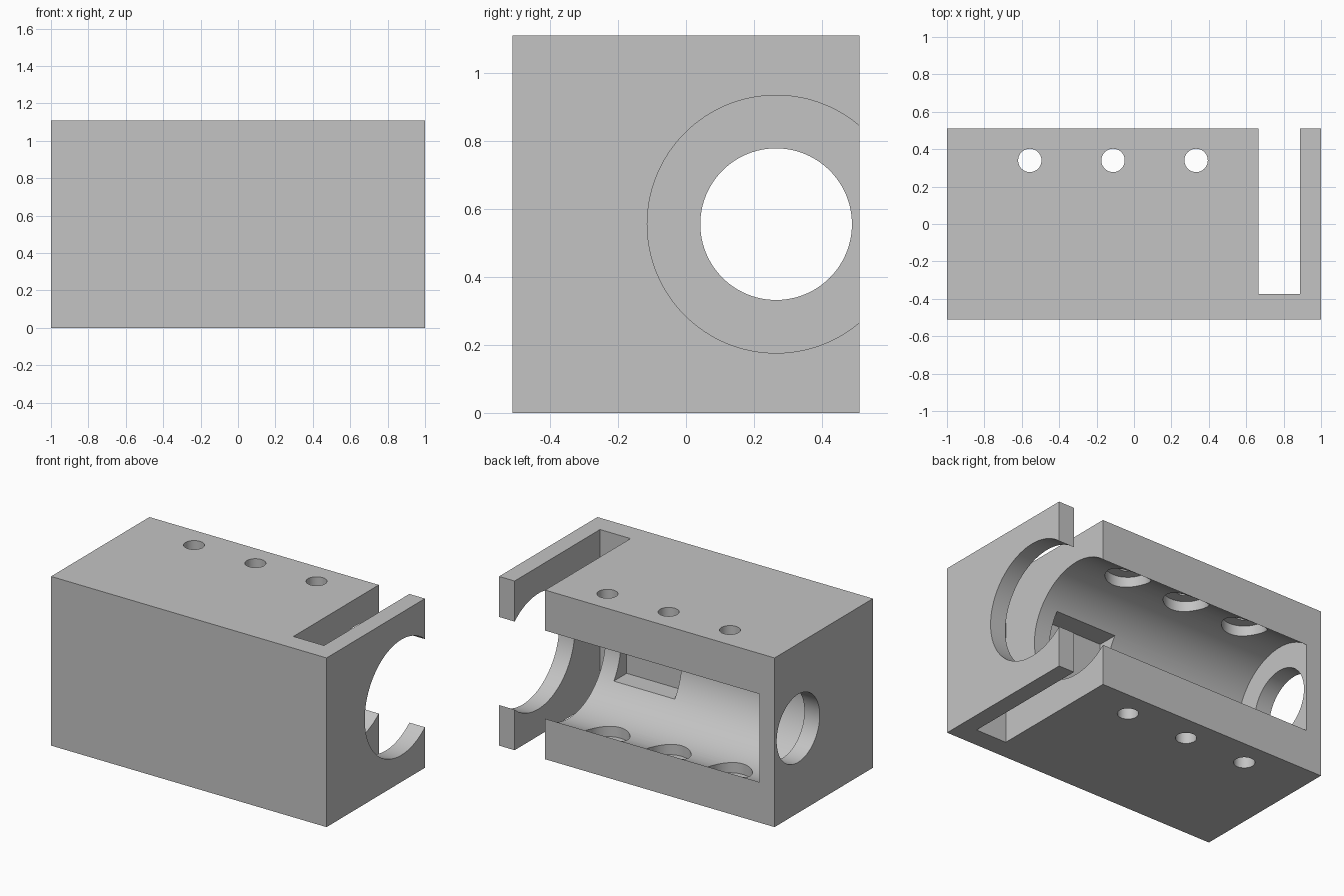
import bpy
import math

cube = bpy.data.objects.get("Cube")
if cube:
    bpy.data.objects.remove(cube, do_unlink=True)

HEIGHT = 1.11
DEPTH = 0.51            # half depth
BORE_Y, BORE_Z = 0.265, HEIGHT / 2

grey = bpy.data.materials.new("plain grey")
grey.use_nodes = True
colour = (0.55, 0.55, 0.55, 1)
grey.diffuse_color = colour
grey.node_tree.nodes["Principled BSDF"].inputs["Base Color"].default_value = colour


def box(name, low, high):
    bpy.ops.mesh.primitive_cube_add(
        size=1, location=[(a + b) / 2 for a, b in zip(low, high)])
    ob = bpy.context.object
    ob.name = name
    ob.scale = [b - a for a, b in zip(low, high)]
    bpy.ops.object.transform_apply(location=True, rotation=True, scale=True)
    return ob


def rod(name, axis, radius, start, end, u, v, sides=96):
    """Cylinder along x (u, v = y, z) or along z (u, v = x, y)."""
    mid = (start + end) / 2
    along_x = axis == "x"
    bpy.ops.mesh.primitive_cylinder_add(
        vertices=sides, radius=radius, depth=end - start,
        location=(mid, u, v) if along_x else (u, v, mid),
        rotation=(0, math.pi / 2 if along_x else 0, 0))
    ob = bpy.context.object
    ob.name = name
    bpy.ops.object.transform_apply(location=True, rotation=True, scale=True)
    return ob


# Solid block
body = box("housing_block", (-1, -DEPTH, 0), (1, DEPTH, HEIGHT))

# Main bore, end-wall hole, vertical slot and recess in the bore wall
cutters = [
    rod("bore_cutter", "x", 0.379, -0.889, 1.2, BORE_Y, BORE_Z, 128),
    rod("end_hole_cutter", "x", 0.223, -1.2, -0.7, BORE_Y, BORE_Z),
    box("slot_cutter", (0.665, -0.375, -0.2), (0.887, 0.8, HEIGHT + 0.2)),
    box("recess_cutter", (0.111, -0.175, BORE_Z - 0.223),
        (0.553, 0.2, BORE_Z + 0.223)),
]

# Three screw holes, counterbored from the inside
for x in (-0.557, -0.112, 0.332):
    cutters.append(rod("screw_hole_cutter", "z", 0.0625, -0.2, HEIGHT + 0.2, x, 0.34, 48))
    cutters.append(rod("counterbore_cutter", "z", 0.134, 0.111, HEIGHT - 0.111, x, 0.34, 64))

bpy.ops.object.select_all(action="DESELECT")
body.select_set(True)
bpy.context.view_layer.objects.active = body
for cutter in cutters:
    cutter.hide_render = True
    mod = body.modifiers.new(cutter.name, "BOOLEAN")
    mod.operation = "DIFFERENCE"
    mod.solver = "EXACT"
    mod.object = cutter
    bpy.ops.object.modifier_apply(modifier=mod.name)
for cutter in cutters:
    bpy.data.objects.remove(cutter, do_unlink=True)

# One colour, smooth bores with crisp edges
body.data.materials.clear()
body.data.materials.append(grey)
for face in body.data.polygons:
    face.material_index = 0
bpy.ops.object.shade_smooth_by_angle(angle=math.radians(25))
